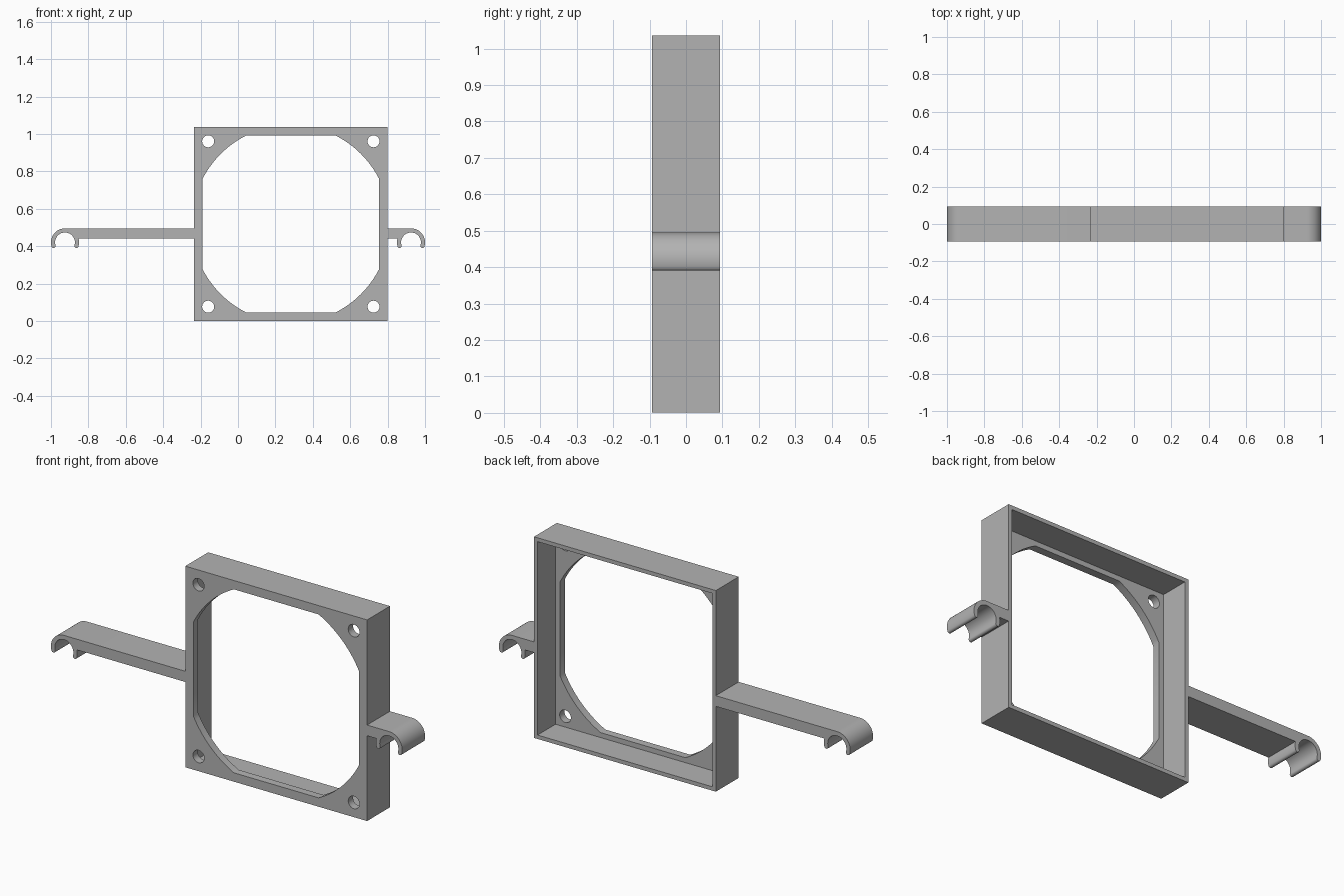
import bpy, bmesh
from math import cos, sin, radians, asin, acos, degrees, pi

if "Cube" in bpy.data.objects:
    bpy.data.objects.remove(bpy.data.objects["Cube"], do_unlink=True)

DEPTH = 0.093            # half depth of the whole bracket
CX, CZ = 0.2825, 0.5185  # centre of the square frame
HALF = 0.5175            # half width of the frame
WALL, PLATE = 0.02, 0.04

grey = bpy.data.materials.new("grey plastic")
grey.use_nodes = True
colour = (0.45, 0.45, 0.45, 1)
grey.diffuse_color = colour
grey.node_tree.nodes["Principled BSDF"].inputs["Base Color"].default_value = colour


def arc(cx, cz, r, start, end, steps):
    """Points on an arc, angles in degrees."""
    angles = [radians(start + (end - start) * i / steps) for i in range(steps + 1)]
    return [(cx + r * cos(a), cz + r * sin(a)) for a in angles]


def prism(name, outline, y0, y1):
    """Solid made by pushing an x-z outline from y0 to y1."""
    bm = bmesh.new()
    face = bm.faces.new([bm.verts.new((x, y0, z)) for x, z in outline])
    extruded = bmesh.ops.extrude_face_region(bm, geom=[face], use_keep_orig=True)
    moved = [v for v in extruded["geom"] if isinstance(v, bmesh.types.BMVert)]
    bmesh.ops.translate(bm, verts=moved, vec=(0, y1 - y0, 0))
    bmesh.ops.recalc_face_normals(bm, faces=bm.faces)
    mesh = bpy.data.meshes.new(name)
    bm.to_mesh(mesh)
    bm.free()
    mesh.materials.append(grey)
    obj = bpy.data.objects.new(name, mesh)
    bpy.context.collection.objects.link(obj)
    return obj


def square(h):
    return [(CX - h, CZ - h), (CX + h, CZ - h), (CX + h, CZ + h), (CX - h, CZ + h)]


def smooth(obj):
    bpy.ops.object.select_all(action="DESELECT")
    obj.select_set(True)
    bpy.context.view_layer.objects.active = obj
    bpy.ops.object.shade_smooth_by_angle(angle=radians(30))


# Square frame, open at the back
frame = prism("fan_frame", square(HALF), -DEPTH, DEPTH)
cutters = [prism("cavity_cutter", square(HALF - WALL), -DEPTH + PLATE, DEPTH + 0.1)]

# Opening: a circle trimmed by a square
radius, flat = 0.53, 0.472
edge = degrees(acos(flat / radius))
opening = []
for quarter in range(4):
    opening += arc(CX, CZ, radius, 90 * quarter + edge, 90 * quarter + 90 - edge, 16)
cutters.append(prism("opening_cutter", opening, -DEPTH - 0.1, DEPTH + 0.2))

# Screw holes in the corners
for sx in (-1, 1):
    for sz in (-1, 1):
        hole = arc(CX + sx * 0.442, CZ + sz * 0.442, 0.032, 0, 348.75, 31)
        cutters.append(prism("screw_hole_cutter", hole, -DEPTH - 0.1, 0))

for cutter in cutters:
    cutter.hide_render = True
    mod = frame.modifiers.new("cut", "BOOLEAN")
    mod.operation = "DIFFERENCE"
    mod.solver = "EXACT"
    mod.object = cutter
bpy.context.view_layer.update()
evaluated = frame.evaluated_get(bpy.context.evaluated_depsgraph_get())
cut_mesh = bpy.data.meshes.new_from_object(evaluated)
frame.modifiers.clear()
frame.data = cut_mesh
for cutter in cutters:
    bpy.data.objects.remove(cutter, do_unlink=True)
smooth(frame)


# Arms ending in snap-on clips, drawn for the -x side and mirrored for +x
def clip_arm(name, side, root):
    cx, cz, outer, inner, dip = -0.925, 0.42, 0.075, 0.053, 17
    low = 0.44
    mid, tip = (outer + inner) / 2, (outer - inner) / 2
    join = degrees(asin((low - cz) / outer))
    left, right = 180 + dip, -dip
    lx, lz = arc(cx, cz, mid, left, left, 1)[0]
    rx, rz = arc(cx, cz, mid, right, right, 1)[0]
    pts = [(-root, cz + outer)]
    pts += arc(cx, cz, outer, 90, left, 24)
    pts += arc(lx, lz, tip, left, left + 180, 8)[1:-1]
    pts += arc(cx, cz, inner, left, right, 40)
    pts += arc(rx, rz, tip, right - 180, right, 8)[1:-1]
    pts += arc(cx, cz, outer, right, join, 8)
    pts.append((-root, low))
    smooth(prism(name, [(-side * x, z) for x, z in pts], -DEPTH, DEPTH))


clip_arm("right_clip_arm", -1, HALF - CX)
clip_arm("left_clip_arm", 1, HALF + CX)
